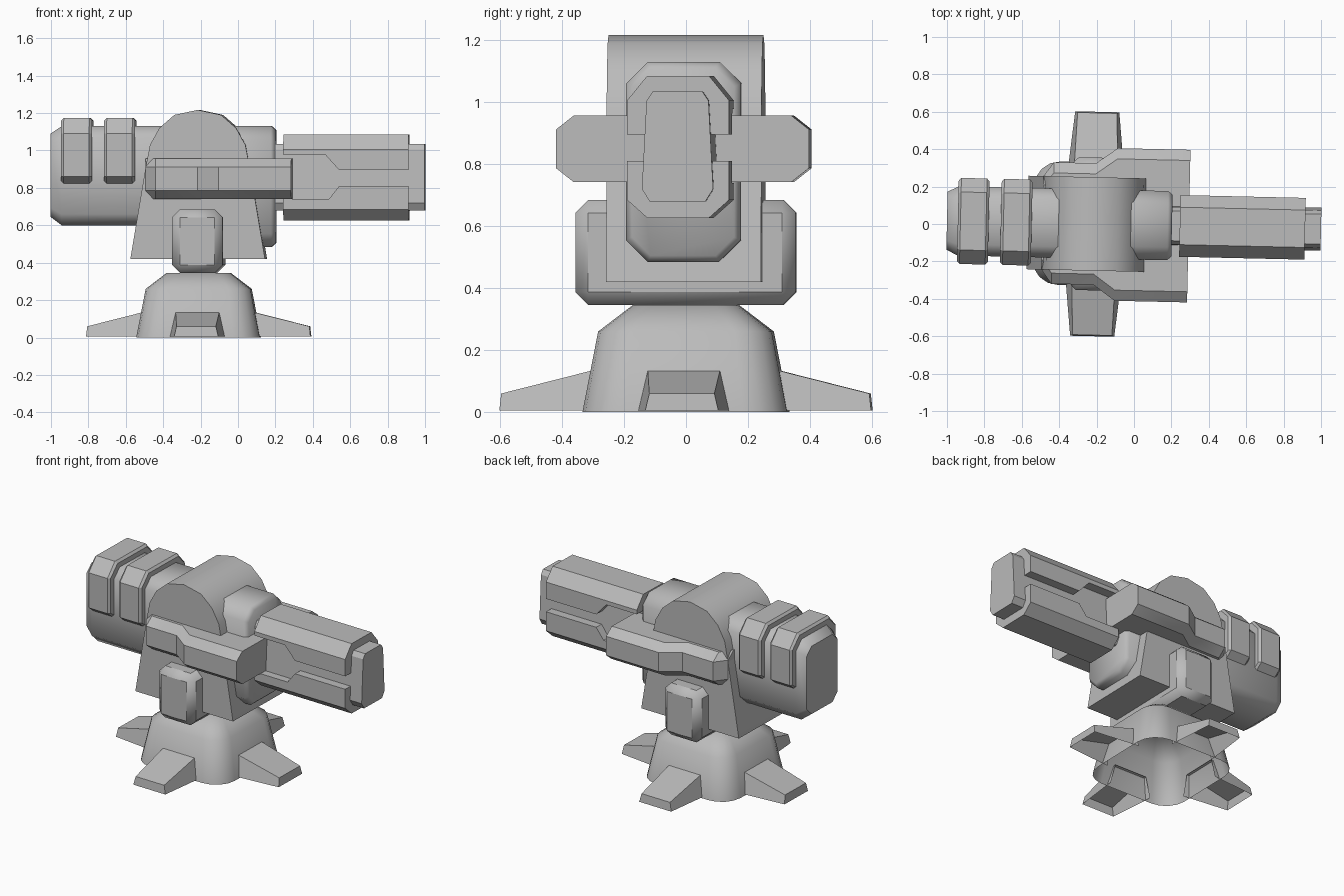
import bpy, bmesh, math
from mathutils import Matrix, Vector

cube = bpy.data.objects.get("Cube")
if cube:
    bpy.data.objects.remove(cube, do_unlink=True)

grey = bpy.data.materials.new("plain_grey")
grey.use_nodes = True
COLOUR = (0.5, 0.5, 0.5, 1)
grey.diffuse_color = COLOUR
grey.node_tree.nodes["Principled BSDF"].inputs["Base Color"].default_value = COLOUR

# The whole turret is turned slightly about its base axis
PIVOT = Vector((-0.21, 0, 0))
YAW = Matrix.Translation(PIVOT) @ Matrix.Rotation(math.radians(-1.3), 4, 'Z')


def loft(name, rings, start_cap=True, end_cap=True, smooth=30, turn=0):
    """Skin a list of matching closed rings given relative to the base axis."""
    bm = bmesh.new()
    loops = [[bm.verts.new(p) for p in ring] for ring in rings]
    n = len(loops[0])
    for a, b in zip(loops, loops[1:]):
        for i in range(n):
            j = (i + 1) % n
            bm.faces.new((a[i], a[j], b[j], b[i]))
    if start_cap:
        bm.faces.new(loops[0][::-1])
    if end_cap:
        bm.faces.new(loops[-1])
    bmesh.ops.recalc_face_normals(bm, faces=bm.faces)
    bm.transform(YAW @ Matrix.Rotation(turn, 4, 'Z'))
    mesh = bpy.data.meshes.new(name)
    bm.to_mesh(mesh)
    bm.free()
    mesh.materials.append(grey)
    obj = bpy.data.objects.new(name, mesh)
    bpy.context.collection.objects.link(obj)
    bpy.ops.object.select_all(action='DESELECT')
    obj.select_set(True)
    bpy.context.view_layer.objects.active = obj
    bpy.ops.object.shade_smooth_by_angle(angle=math.radians(smooth))
    return obj


def along_x(x, section):
    """Place a (y, z) section at world x."""
    return [(x - PIVOT.x, y, z) for y, z in section]


def octo(w, z0, z1, cy, cz):
    """Chamfered rectangle section, w is the half width."""
    return [(w - cy, z0), (w, z0 + cz), (w, z1 - cz), (w - cy, z1),
            (cy - w, z1), (-w, z1 - cz), (-w, z0 + cz), (cy - w, z0)]


def rounded_square(half, z):
    """Square ring with rounded corners."""
    r = half * 0.42
    ring = []
    for corner in range(4):
        mid = math.pi / 4 + corner * math.pi / 2
        cx = math.copysign(half - r, math.cos(mid))
        cy = math.copysign(half - r, math.sin(mid))
        for k in range(5):
            a = corner * math.pi / 2 + k * math.pi / 8
            ring.append((cx + r * math.cos(a), cy + r * math.sin(a), z))
    return ring


# Hollow base with rounded corners
loft("base", [rounded_square(h, z) for h, z in ((0.33, 0), (0.28, 0.26), (0.17, 0.345))],
     start_cap=False, smooth=50)


# Four tapering feet, open underneath
def foot_ring(r, low, high, z, lean=0):
    return [(r, -low, 0.005), (r - lean, -high, z), (r - lean, high, z), (r, low, 0.005)]


for i, side in enumerate(("left", "back", "right", "front")):
    foot = loft("foot_" + side, [foot_ring(0.29, 0.15, 0.117, 0.137),
                                 foot_ring(0.6, 0.118, 0.105, 0.06, 0.006)],
                start_cap=False, turn=i * math.pi / 2)
    bm = bmesh.new()
    bm.from_mesh(foot.data)
    under = [f for f in bm.faces if all(v.co.z < 0.01 for v in f.verts)]
    bmesh.ops.delete(bm, geom=under, context='FACES')
    bm.to_mesh(foot.data)
    bm.free()

# Wide pivot block with softened edges
pivot = loft("pivot_block", [along_x(x, [(-0.355, 0.345), (0.355, 0.345), (0.355, 0.685),
                                         (-0.355, 0.685)]) for x in (-0.345, -0.075)])
bm = bmesh.new()
bm.from_mesh(pivot.data)
bmesh.ops.bevel(bm, geom=list(bm.edges), offset=0.042, segments=1, affect='EDGES')
bm.to_mesh(pivot.data)
bm.free()
bpy.ops.object.shade_smooth_by_angle(angle=math.radians(50))

# Arched housing
half_arch = [(0.36, 0.42), (0.28, 0.9), (0.255, 1.03), (0.205, 1.12), (0.125, 1.19)]
arch = half_arch + [(0, 1.217)] + [(-x, z) for x, z in reversed(half_arch)]
loft("arched_housing", [[(x, y, z) for x, z in arch] for y in (-0.25, 0.25)], smooth=40)

# Rear casing with a chamfered end
loft("rear_casing", [along_x(-1.0, octo(0.155, 0.645, 1.09, 0.05, 0.05)),
                     along_x(-0.94, octo(0.185, 0.6, 1.13, 0.06, 0.06)),
                     along_x(-0.4, octo(0.185, 0.6, 1.13, 0.06, 0.06))], smooth=50)


# Two raised bands over the rear casing
def band_section(s):
    right = [(0.18, 0.82 + s), (0.23 - s, 0.86), (0.23 - s, 1.09), (0.155 - s / 2, 1.175 - s)]
    return right + [(-y, z) for y, z in reversed(right)]


for name, x in (("rear_band", -0.942), ("middle_band", -0.712)):
    loft(name, [along_x(x, band_section(0.014)), along_x(x + 0.014, band_section(0)),
                along_x(x + 0.151, band_section(0)), along_x(x + 0.165, band_section(0.014))])

# Front collar
loft("front_collar", [along_x(-0.1, octo(0.185, 0.485, 1.13, 0.07, 0.07)),
                      along_x(0.18, octo(0.185, 0.485, 1.13, 0.07, 0.07)),
                      along_x(0.203, octo(0.165, 0.505, 1.11, 0.06, 0.06))], smooth=50)

# Side arms, widening towards the front
loft("side_arms", [along_x(x, octo(w, 0.742, 0.957, 0.057, 0.045)) for x, w in
                   ((-0.49, 0.25), (-0.435, 0.325), (-0.21, 0.325), (-0.095, 0.408), (0.293, 0.408))])

# Barrel core
core = [(0.09, 0.68), (0.115, 0.72), (0.1, 1.005), (0.08, 1.035)]
core += [(-y, z) for y, z in reversed(core)]
loft("barrel_core", [along_x(x, core) for x in (0.15, 1.0)])


# Upper and lower barrel rails with a stepped gap between them
def rail(name, outer, shoulder, steps):
    loft(name, [along_x(x, [(0.165, z), (0.165, shoulder), (0.1, outer),
                            (-0.1, outer), (-0.165, shoulder), (-0.165, z)]) for x, z in steps])


rail("upper_rail", 1.085, 1.005, ((0.245, 0.978), (0.47, 0.978), (0.545, 0.895), (0.915, 0.895)))
rail("lower_rail", 0.627, 0.685, ((0.245, 0.74), (0.49, 0.74), (0.545, 0.81), (0.915, 0.81)))
